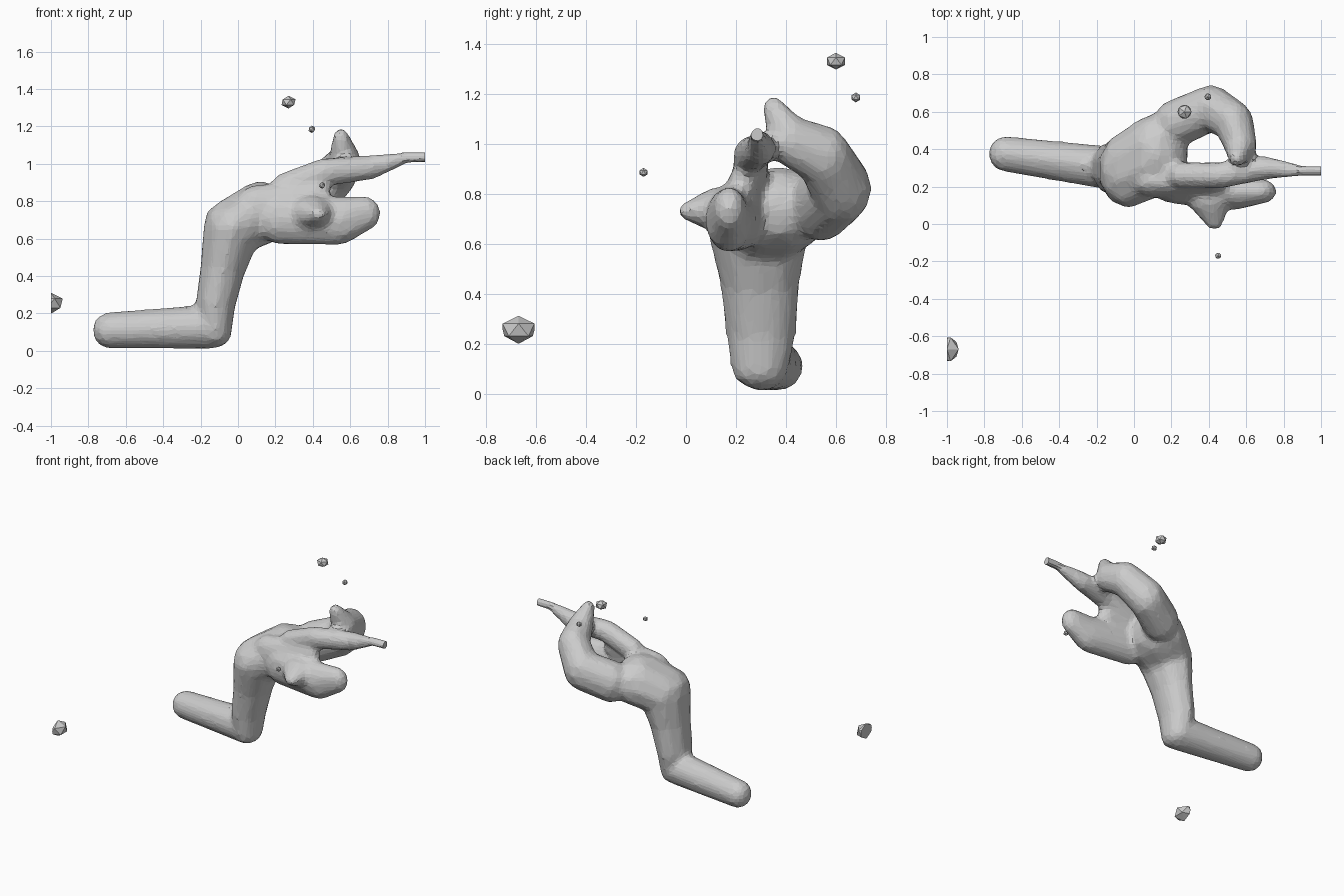
import bpy, bmesh
from mathutils import Matrix

if "Cube" in bpy.data.objects:
    bpy.data.objects.remove(bpy.data.objects["Cube"])


def ball(bm, x, y, z, r, ky=1, kz=1, sub=2):
    m = Matrix.Translation((x, y, z)) @ Matrix.Diagonal((r, r * ky, r * kz, 1))
    bmesh.ops.create_icosphere(bm, subdivisions=sub, radius=1, matrix=m)


def add_object(name, bm):
    me = bpy.data.meshes.new(name)
    bm.to_mesh(me)
    bm.free()
    ob = bpy.data.objects.new(name, me)
    bpy.context.collection.objects.link(ob)
    return ob


def clip(bm, side):
    # flat cut at x = side
    bmesh.ops.bisect_plane(bm, geom=bm.verts[:] + bm.edges[:] + bm.faces[:],
                           plane_co=(side, 0, 0), plane_no=(side, 0, 0), clear_outer=True)
    edges = [e for e in bm.edges if e.is_boundary]
    if edges:
        bmesh.ops.holes_fill(bm, edges=edges)


def add_limb(target, ky, kz, *path):
    # hulls between neighbouring balls (x, y, z, radius), flattened by ky and kz
    for a, b in zip(path, path[1:]):
        balls = bmesh.new()
        ball(balls, *a, ky, kz)
        ball(balls, *b, ky, kz)
        pts = [v.co.copy() for v in balls.verts]
        balls.free()
        bm = bmesh.new()
        for p in pts:
            bm.verts.new(p)
        bmesh.ops.convex_hull(bm, input=bm.verts[:])
        junk = [v for v in bm.verts if not v.link_faces]
        bmesh.ops.delete(bm, geom=junk, context="VERTS")
        bmesh.ops.recalc_face_normals(bm, faces=bm.faces[:])
        me = bpy.data.meshes.new("tmp")
        bm.to_mesh(me)
        bm.free()
        target.from_mesh(me)
        bpy.data.meshes.remove(me)


body = bmesh.new()
# horizontal base limb
add_limb(body, 1.07, 1.1, (-.69, .375, .11, .09), (-.14, .3, .13, .11))
# upright column and palm
add_limb(body, 1.3, 1, (-.12, .295, .105, .09), (-.12, .3, .25, .11), (-.08, .295, .45, .125),
         (-.03, .29, .66, .16), (.12, .37, .735, .175))
# far side of the ring, curling up to a peak
add_limb(body, 1, 1.15, (.23, .54, .755, .13), (.41, .62, .82, .125), (.53, .55, .95, .11),
         (.57, .42, 1.01, .09), (.55, .35, 1.14, .045))
# upper finger tapering to a thin blade
add_limb(body, .85, .9, (.26, .26, .88, .085), (.46, .26, .955, .085), (.7, .3, .98, .075),
         (.89, .285, 1.032, .036), (1.02, .285, 1.035, .034))
# lower finger
add_limb(body, .8, 1.1, (.22, .21, .71, .13), (.54, .17, .695, .12), (.68, .175, .735, .085))
# side bulge
add_limb(body, .7, .8, (.4, .13, .735, .12), (.43, 0, .73, .045))
# web joining the fingers to the palm
add_limb(body, .75, 1, (.1, .23, .77, .12), (.42, .23, .84, .08))

# fuse the limbs into one faceted skin
src = add_object("body_source", body)
mod = src.modifiers.new("fuse", "REMESH")
mod.mode = "VOXEL"
mod.voxel_size = .02
mod.use_smooth_shade = False
mod = src.modifiers.new("soften", "SMOOTH")
mod.factor = .5
mod.iterations = 4
mod = src.modifiers.new("facet", "DECIMATE")
mod.ratio = .25
dg = bpy.context.evaluated_depsgraph_get()
dg.update()
skin = bpy.data.meshes.new_from_object(src.evaluated_get(dg))
bm = bmesh.new()
bm.from_mesh(skin)
clip(bm, 1)
add_object("bent_body", bm)
bpy.data.objects.remove(src)


# loose floating fragments
def fragment(name, *args):
    bm = bmesh.new()
    ball(bm, *args, sub=1)
    clip(bm, -1)
    add_object(name, bm)


fragment("low_fragment", -1, -.67, .255, .07, 1.07, .8)
fragment("high_fragment", .27, .6, 1.33, .042, 1, .8)
fragment("rear_chip", .395, .68, 1.185, .02)
fragment("front_chip", .45, -.17, .885, .018)
